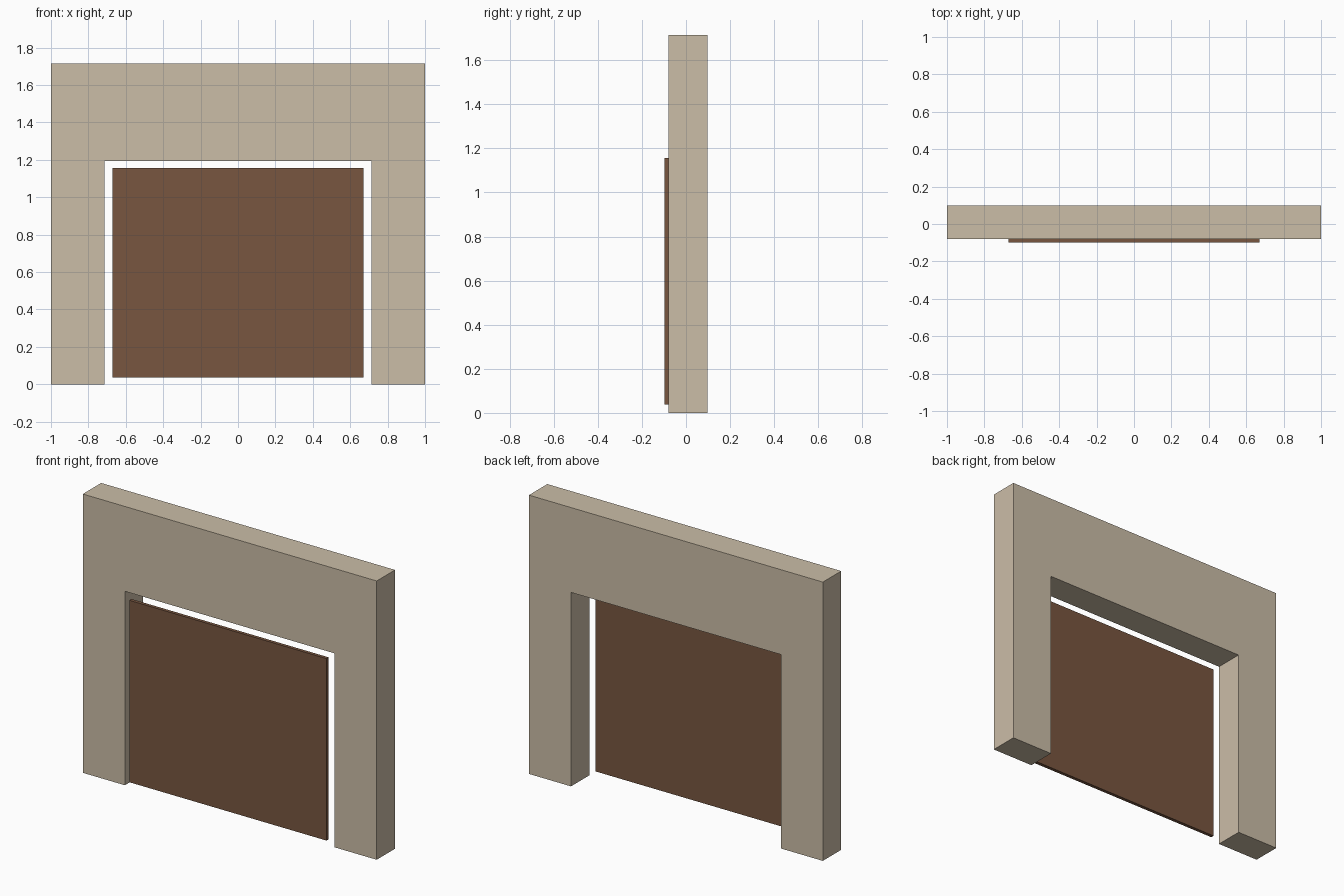
import bpy
import bmesh
from mathutils import Vector

if "Cube" in bpy.data.objects:
    bpy.data.objects.remove(bpy.data.objects["Cube"])


def material(name, color):
    mat = bpy.data.materials.new(name)
    mat.diffuse_color = (*color, 1.0)
    mat.use_nodes = True
    mat.node_tree.nodes["Principled BSDF"].inputs["Base Color"].default_value = mat.diffuse_color
    return mat


def extrude_profile(name, points, y_front, y_back, mat):
    """Extrude an (x, z) outline from y_front to y_back."""
    bm = bmesh.new()
    face = bm.faces.new([bm.verts.new((x, y_front, z)) for x, z in points])
    result = bmesh.ops.extrude_face_region(bm, geom=[face])
    verts = [g for g in result["geom"] if isinstance(g, bmesh.types.BMVert)]
    bmesh.ops.translate(bm, verts=verts, vec=Vector((0, y_back - y_front, 0)))
    bmesh.ops.recalc_face_normals(bm, faces=bm.faces)
    mesh = bpy.data.meshes.new(name)
    bm.to_mesh(mesh)
    bm.free()
    obj = bpy.data.objects.new(name, mesh)
    bpy.context.collection.objects.link(obj)
    mesh.materials.append(mat)
    return obj


def mirrored(half):
    """Complete a right-hand half outline with its left-hand mirror."""
    return half + [(-x, z) for x, z in reversed(half)]


plaster = material("plaster", (0.597, 0.509, 0.386))
wood = material("brown_wood", (0.188, 0.093, 0.051))

# Wall with a doorway open at the bottom
wall = mirrored([(0.714, 1.193), (0.714, 0.0), (1.0, 0.0), (1.0, 1.715)])
extrude_profile("wall", wall, -0.080, 0.098, plaster)

# Thin door panel, standing proud of the wall with a gap all round
door = mirrored([(0.671, 0.037), (0.671, 1.156)])
extrude_profile("door_panel", door, -0.098, -0.077, wood)
